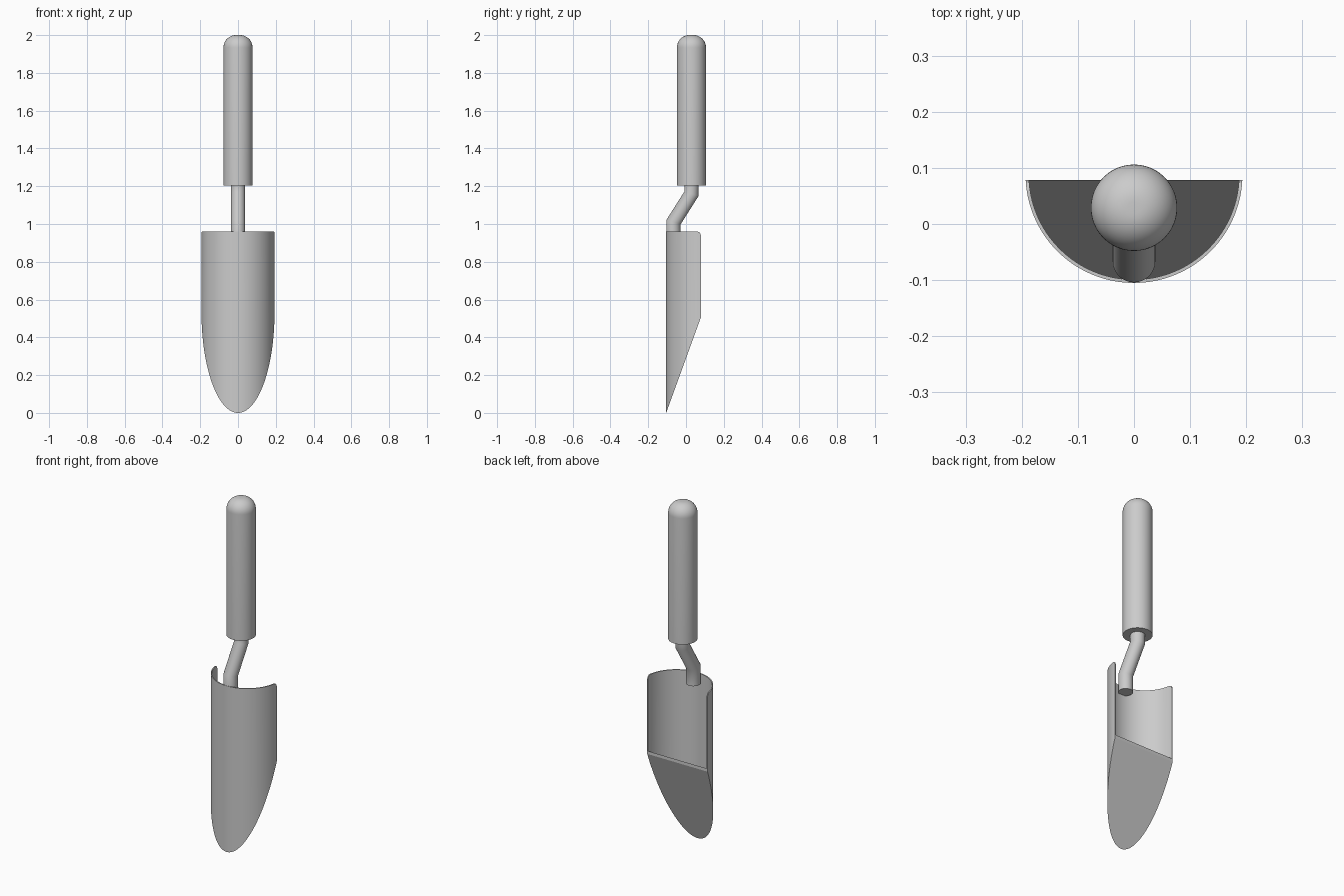
import bpy, bmesh, math

if "Cube" in bpy.data.objects:
    bpy.data.objects.remove(bpy.data.objects["Cube"])


def finish(name, bm, angle=35):
    bmesh.ops.recalc_face_normals(bm, faces=bm.faces)
    mesh = bpy.data.meshes.new(name)
    bm.to_mesh(mesh)
    bm.free()
    obj = bpy.data.objects.new(name, mesh)
    bpy.context.collection.objects.link(obj)
    bpy.ops.object.select_all(action='DESELECT')
    obj.select_set(True)
    bpy.context.view_layer.objects.active = obj
    bpy.ops.object.shade_smooth_by_angle(angle=math.radians(angle))
    return obj


def tube(name, rings, n=48):
    """Closed tube through rings of (y, z, radius, tilt slope)."""
    bm = bmesh.new()
    loops = []
    for y, z, r, k in rings:
        loops.append([bm.verts.new((r * math.cos(a), y + r * math.sin(a),
                                    z + k * r * math.sin(a)))
                      for a in (2 * math.pi * i / n for i in range(n))])
    for lo, hi in zip(loops, loops[1:]):
        for i in range(n):
            j = (i + 1) % n
            bm.faces.new((lo[i], lo[j], hi[j], hi[i]))
    bm.faces.new(loops[0])
    bm.faces.new(loops[-1])
    return finish(name, bm)


# Handle: straight grip with a rounded top
HY, HR, ROUND = 0.029, 0.077, 0.066
handle = [(HY, 1.205, HR, 0)]
for i in range(13):
    t = math.radians(90 * i / 12)
    handle.append((HY, 2 - ROUND + ROUND * math.sin(t),
                   HR - ROUND + ROUND * math.cos(t), 0))
tube("handle", handle)

# Stem: cranked rod with mitred bends
tube("stem", [(-0.066, 0.91, 0.038, 0), (-0.066, 1.01, 0.038, -0.29),
              (0.029, 1.16, 0.038, -0.29), (0.029, 1.21, 0.038, 0)])

# Blade: half-round scoop closed underneath by a slanted flat plate
CY, R, BACK, TOP, CORNER, T, N = 0.0883, 0.1933, 0.0786, 0.96, 0.02, 0.006, 120
SLOPE = 0.505 / (BACK + 0.105)


def wall(bm, r, lift):
    end = math.asin((BACK - CY) / r)
    bottom, top = [], []
    for i in range(N + 1):
        a = end - (math.pi + 2 * end) * i / N
        x, y = r * math.cos(a), CY + r * math.sin(a)
        d = min(CORNER, max(0, y - (BACK - CORNER)))
        drop = CORNER - math.sqrt(max(0, CORNER ** 2 - d ** 2))
        bottom.append(bm.verts.new((x, y, (y + 0.105) * SLOPE + lift)))
        top.append(bm.verts.new((x, y, TOP - drop)))
    for i in range(N):
        bm.faces.new((bottom[i], bottom[i + 1], top[i + 1], top[i]))
    bm.faces.new(bottom)
    return bottom, top


bm = bmesh.new()
ob, ot = wall(bm, R, 0)
ib, it = wall(bm, R - T, T * math.sqrt(1 + SLOPE ** 2))
for i in range(N):
    bm.faces.new((ot[i], ot[i + 1], it[i + 1], it[i]))
for e in (0, N):
    bm.faces.new((ob[e], ot[e], it[e], ib[e]))
bm.faces.new((ob[0], ib[0], ib[N], ob[N]))
finish("blade", bm, 15)
